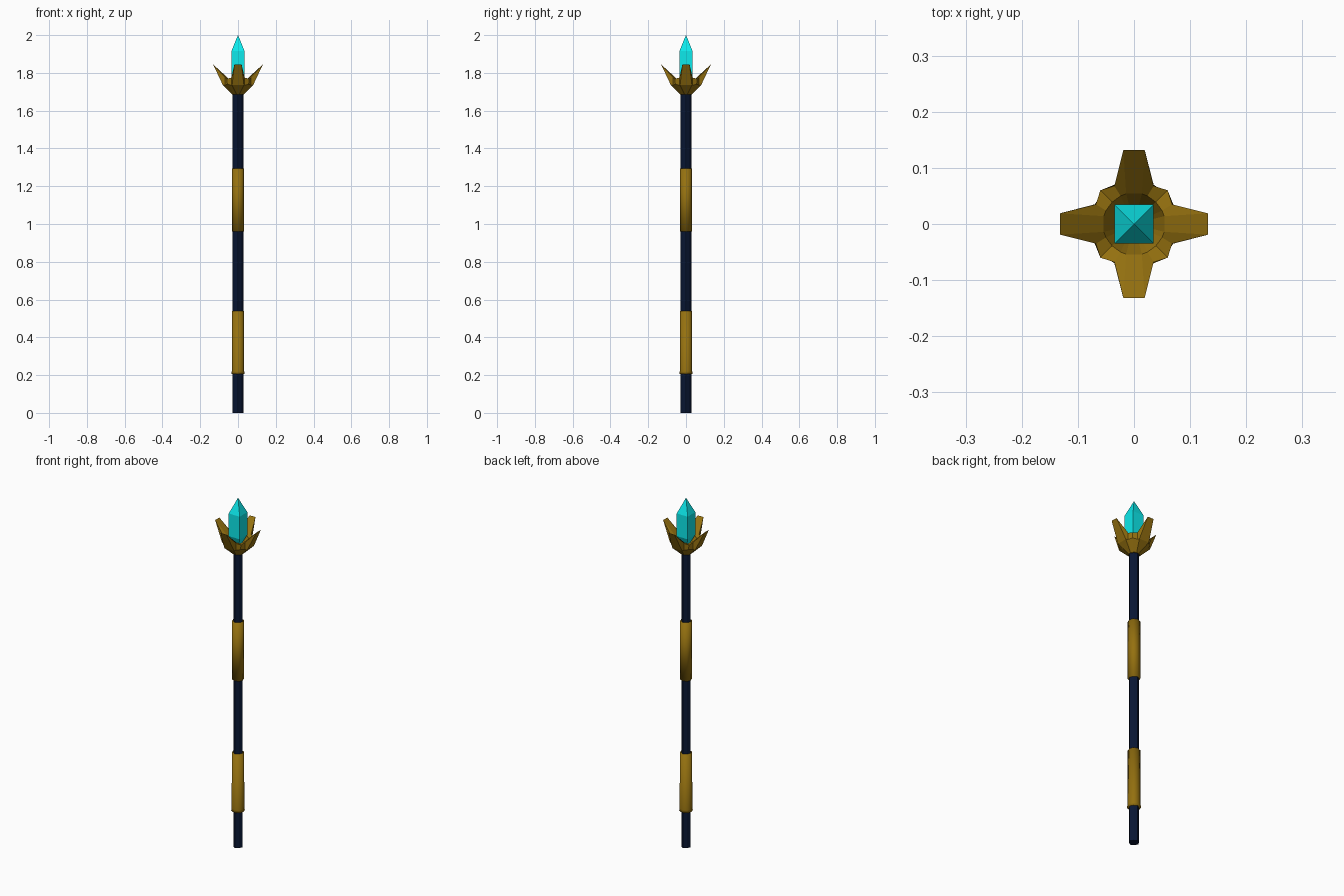
import bpy, bmesh, math
from mathutils import Matrix, Vector

if "Cube" in bpy.data.objects:
    bpy.data.objects.remove(bpy.data.objects["Cube"])


def material(name, rgb):
    m = bpy.data.materials.new(name)
    m.diffuse_color = (*rgb, 1)
    m.use_nodes = True
    m.node_tree.nodes["Principled BSDF"].inputs["Base Color"].default_value = m.diffuse_color
    return m


GOLD = material("gold", (0.30, 0.165, 0.005))
NAVY = material("navy", (0.0025, 0.008, 0.034))
CYAN = material("cyan", (0.004, 0.82, 0.84))


def skin(name, rings, mat, smooth=False):
    """Bridge closed rings of points in order and cap both ends."""
    bm = bmesh.new()
    loops = [[bm.verts.new(p) for p in ring] for ring in rings]
    for lo, hi in zip(loops, loops[1:]):
        n = len(lo)
        for i in range(n):
            j = (i + 1) % n
            bm.faces.new((lo[i], lo[j], hi[j], hi[i]))
    bm.faces.new(loops[0][::-1])
    bm.faces.new(loops[-1])
    bmesh.ops.remove_doubles(bm, verts=bm.verts, dist=0.0005)
    bmesh.ops.recalc_face_normals(bm, faces=bm.faces)
    me = bpy.data.meshes.new(name)
    bm.to_mesh(me)
    bm.free()
    me.materials.append(mat)
    if smooth:
        me.shade_smooth()
    ob = bpy.data.objects.new(name, me)
    bpy.context.collection.objects.link(ob)
    return ob


def lathe(profile, sides, turn=0.0, odd=1.0):
    """Rings of a turned profile; odd scales every second corner."""
    rings = []
    for r, z in profile:
        ring = []
        for i in range(sides):
            a, s = turn + math.tau * i / sides, r * (odd if i % 2 else 1)
            ring.append((s * math.cos(a), s * math.sin(a), z))
        rings.append(ring)
    return rings


# Shaft: eight sides, slightly flattened on the diagonals
skin("shaft", lathe([(0.0285, 0), (0.0285, 1.70)], 8, odd=0.87), NAVY)

# Grip sleeves: soft shading runs over the ends
skin("upper_grip", lathe([(0.0305, 0.96), (0.0305, 1.295)], 8, odd=1.05), GOLD, True)
skin("lower_grip", lathe([(0.035, 0.205), (0.033, 0.22), (0.031, 0.54)],
                         8, odd=1.03), GOLD, True)


def crown_ring(side, edge, diag):
    """Four-fold ring: prong shoulders, prong edge and diagonal corner."""
    (sr, sh, sz), (er, eh, ez), (q, qz) = side, edge, diag
    quarter = [Vector(p) for p in ((sr, -sh, sz), (er, -eh, ez), (er, eh, ez),
                                   (sr, sh, sz), (q, q, qz))]
    return [Matrix.Rotation(k * math.pi / 2, 3, 'Z') @ p
            for k in range(4) for p in quarter]


# Crown: outer cup, prong tips, then the hollow inside
skin("crown", [
    crown_ring((0.027, 0.013, 1.685), (0.029, 0.007, 1.685), (0.021, 1.685)),
    crown_ring((0.070, 0.035, 1.735), (0.080, 0.031, 1.735), (0.056, 1.740)),
    crown_ring((0.068, 0.035, 1.775), (0.132, 0.019, 1.845), (0.060, 1.768)),
    crown_ring((0.050, 0.024, 1.770), (0.054, 0.014, 1.770), (0.039, 1.764)),
    crown_ring((0.028, 0.014, 1.715), (0.030, 0.008, 1.715), (0.022, 1.715)),
], GOLD)

# Crystal
skin("crystal", lathe([(0.0005, 1.705), (0.0495, 1.785), (0.0495, 1.915),
                       (0.0005, 2.0)], 4, math.pi / 4), CYAN)
